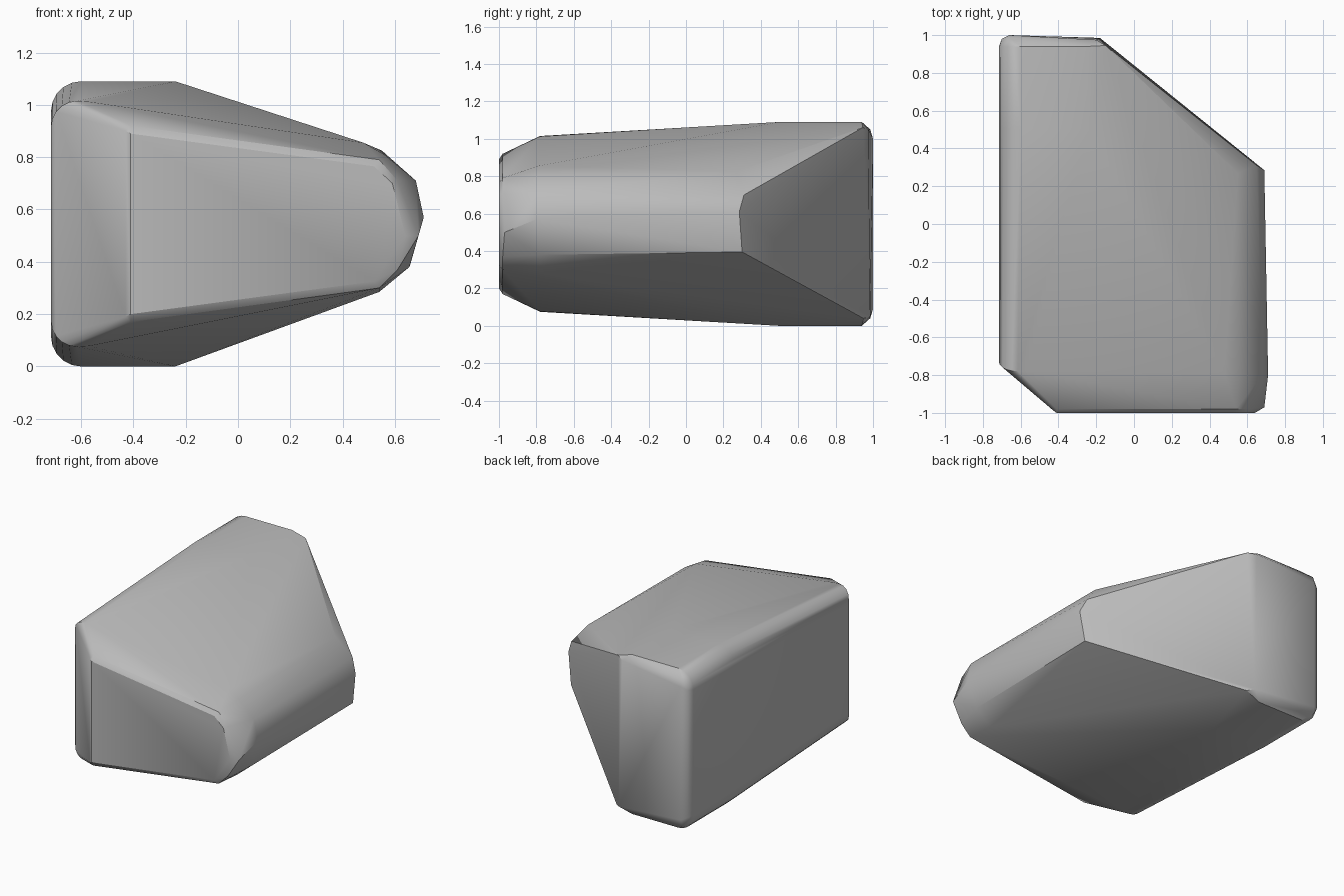
import bpy, bmesh, math

cube = bpy.data.objects.get("Cube")
if cube:
    bpy.data.objects.remove(cube)

HEIGHT = 1.09


def material(name, rgb):
    m = bpy.data.materials.new(name)
    m.use_nodes = True
    m.diffuse_color = (*rgb, 1)
    m.node_tree.nodes["Principled BSDF"].inputs["Base Color"].default_value = (*rgb, 1)
    return m


points = []


def mirrored(x, y, z):
    """Corner on the top and its twin on the underside."""
    points.extend([(x, y, z), (x, y, HEIGHT - z)])


# Long rounded edges on the flat side: arcs from side to top
for y, top, r in ((0.94, 1.09, 0.115), (0.5, 1.09, 0.115), (-0.73, 1.015, 0.1)):
    for i in range(6):
        a = math.radians(18 * i)
        lean = -0.05 * math.sin(a) if y < 0 else 0
        mirrored(-0.715 + r * (1 - math.cos(a)), y + lean, top - r + r * math.sin(a))

# Rounded upright edge and rim of the back face
mirrored(-0.70, 0.98, 0.98)
mirrored(-0.66, 1.0, 1.0)
mirrored(-0.66, 0.985, 1.05)

# Crest, and the slanted back corner
mirrored(-0.24, 0.5, 1.09)
mirrored(-0.25, 0.94, 1.09)
points += [(-0.15, 0.945, 1.06), (-0.2, 0.975, 1.05), (-0.18, 0.985, 0.05), (-0.14, 0.95, 0.04)]

# Front chamfer and front rim
mirrored(-0.57, -0.78, 1.012)
mirrored(-0.41, -0.98, 0.92)
mirrored(-0.41, -1.0, 0.89)
mirrored(-0.43, -0.985, 0.9)
mirrored(0.54, -0.98, 0.79)
mirrored(0.52, -1.0, 0.765)
points += [(0.61, -0.98, 0.71), (0.59, -1.0, 0.7), (0.69, -0.97, 0.5),
           (0.64, -1.0, 0.5), (0.61, -0.98, 0.37)]

# Narrow rounded side
points += [(0.48, -0.79, 0.855), (0.56, -0.79, 0.81), (0.68, -0.8, 0.71), (0.71, -0.8, 0.57),
           (0.655, -0.78, 0.38), (0.54, -0.78, 0.285),
           (0.55, 0.27, 0.825), (0.65, 0.31, 0.7), (0.69, 0.285, 0.61), (0.66, 0.3, 0.395)]

# Solid body wrapped around the corners
bm = bmesh.new()
verts = [bm.verts.new(p) for p in points]
hull = bmesh.ops.convex_hull(bm, input=verts)
loose = [v for v in bm.verts if not v.link_faces]
bmesh.ops.delete(bm, geom=loose, context="VERTS")
bmesh.ops.dissolve_limit(bm, angle_limit=math.radians(1), verts=bm.verts, edges=bm.edges)
bmesh.ops.recalc_face_normals(bm, faces=bm.faces)
mesh = bpy.data.meshes.new("stone_block")
bm.to_mesh(mesh)
bm.free()
mesh.materials.append(material("stone grey", (0.5, 0.5, 0.5)))

block = bpy.data.objects.new("stone_block", mesh)
bpy.context.collection.objects.link(block)
bpy.context.view_layer.objects.active = block
block.select_set(True)
bpy.ops.object.shade_smooth_by_angle(angle=math.radians(30))
